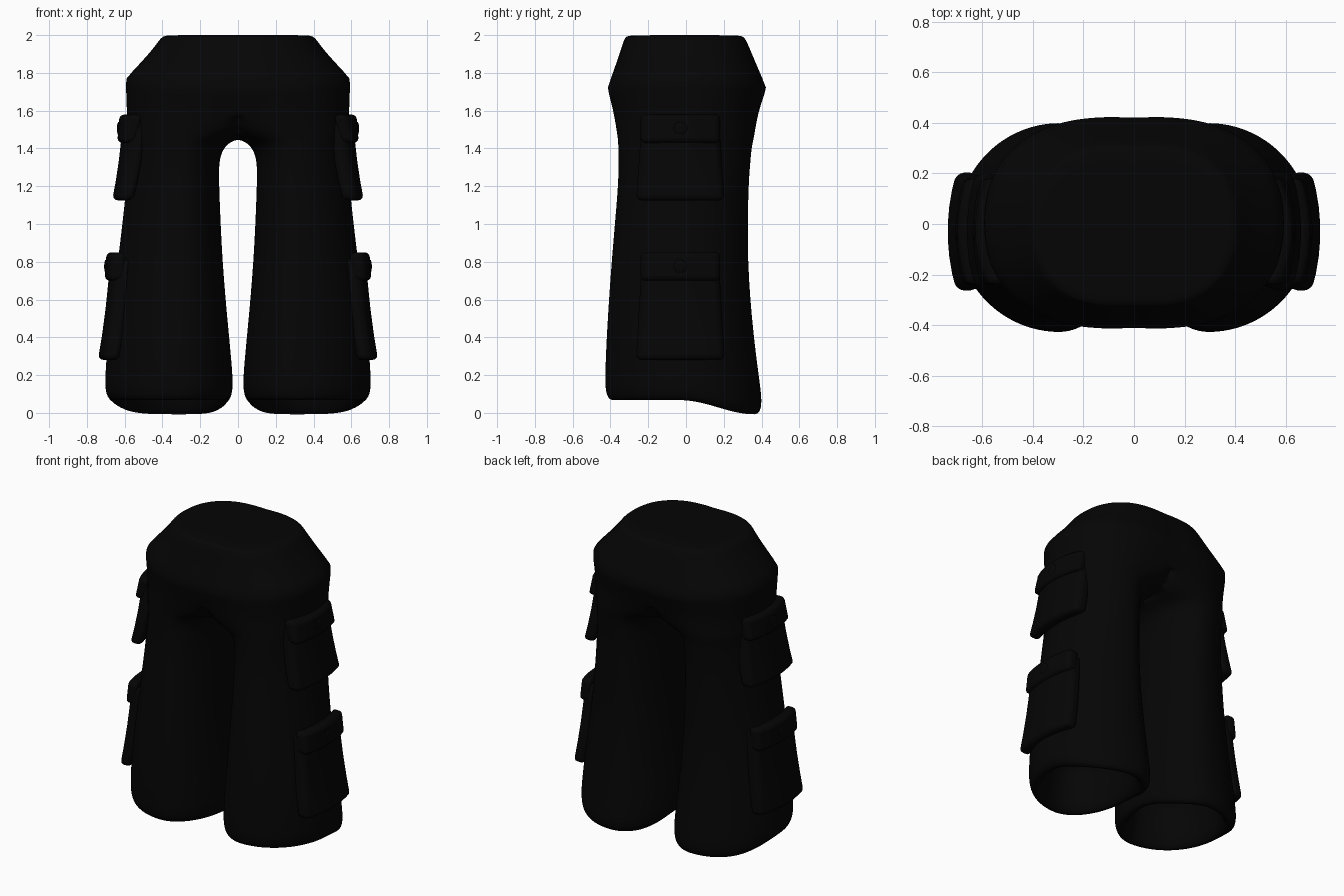
import bpy, bmesh, math

if "Cube" in bpy.data.objects:
    bpy.data.objects.remove(bpy.data.objects["Cube"])

black = bpy.data.materials.new("black cloth")
black.diffuse_color = (0.0015, 0.0015, 0.0015, 1)
black.use_nodes = True
black.node_tree.nodes["Principled BSDF"].inputs["Base Color"].default_value = black.diffuse_color


def finish(name, bm, levels=0, bevel=0):
    """Turn a right-hand half into a mirrored, smooth object."""
    mesh = bpy.data.meshes.new(name)
    bm.to_mesh(mesh)
    bm.free()
    mesh.materials.append(black)
    ob = bpy.data.objects.new(name, mesh)
    bpy.context.collection.objects.link(ob)
    if bevel:
        b = ob.modifiers.new("round", 'BEVEL')
        b.width, b.segments = bevel, 3
        b.limit_method, b.angle_limit = 'ANGLE', math.radians(50)
    m = ob.modifiers.new("mirror", 'MIRROR')
    m.merge_threshold = 0.0005
    if levels:
        s = ob.modifiers.new("smooth", 'SUBSURF')
        s.levels = s.render_levels = levels
    bpy.ops.object.select_all(action='DESELECT')
    ob.select_set(True)
    bpy.context.view_layer.objects.active = ob
    bpy.ops.object.shade_smooth_by_angle(angle=math.radians(60))
    return ob


# Trousers: rings of z, centre x, inner radius, outer radius, front y, back y
RINGS = [
    (0.38, .32, .17, .22, -.28, .25),     # cavity in the hem
    (0.30, .32, .20, .27, -.32, .29),
    (0.04, .32, .21, .29, -.34, .31),
    (-.017, .31, .24, .34, -.385, .355),  # hem
    (0.00, .30, .262, .39, -.415, .395),
    (0.06, .295, .269, .411, -.430, .405),
    (0.16, .295, .268, .410, -.430, .393),
    (0.40, .295, .248, .394, -.422, .36),
    (0.80, .295, .212, .342, -.397, .325),
    (1.20, .295, .196, .296, -.36, .332),
    (1.32, .295, .194, .289, -.359, .342),
    (1.39, .295, .212, .287, -.36, .348),
    (1.43, .29, .243, .294, -.361, .355),
    (1.452, .28, .298, .305, -.363, .36),  # crotch
    (1.48, .265, .40, .321, -.367, .365),
    (1.52, .23, .52, .357, -.373, .372),
    (1.60, .15, .80, .441, -.387, .387),
    (1.72, .08, 1.2, .517, -.418, .428),   # hips
    (1.93, .08, 1.2, .365, -.342, .338),
    (1.995, .07, 1.2, .338, -.327, .312),  # waist
    (2.00, .06, 1.2, .305, -.29, .275),
]
HIP = 17
N = 32


def hem_drop(y):
    t = min(max((y + .02) / .37, 0), 1)
    return .075 * (1 - t * t * (3 - 2 * t))


bm = bmesh.new()
crease = bm.edges.layers.float.new("crease_edge")
loops = []
for k, (z, cx, rin, rout, yf, yb) in enumerate(RINGS):
    loop = []
    power = 1 - .14 * min(max((z - 1.4) / .3, 0), 1)
    for i in range(N):
        a = 2 * math.pi * i / N
        c, s = (math.copysign(abs(v) ** power, v) if abs(v) > 1e-6 else 0
                for v in (math.cos(a), math.sin(a)))
        x = max(0, cx + c * (rout if c > 0 else rin))
        y = (yf + yb) / 2 + s * (yb - yf) / 2
        up = hem_drop(y) * max(0, 1 - z / .5)
        if k == HIP:
            up = .05 * max(0, c) ** 2    # hip line rises at the sides
        loop.append(bm.verts.new((x, y, z + up)))
    loops.append(loop)
for a, b in zip(loops, loops[1:]):
    for i in range(N):
        j = (i + 1) % N
        bm.faces.new((a[i], a[j], b[j], b[i]))
for i in range(N):
    bm.edges.get((loops[HIP][i], loops[HIP][(i + 1) % N]))[crease] = .75
bm.faces.new(loops[0][::-1])
# Waist cap, using only the outer arc and its two ends on the centre line
half = N // 4
arc = [loops[-1][i % N] for i in range(-half - 1, half + 2)]
bm.faces.new(arc)
# Open the centre plane so both halves join into one body
inner = [f for f in bm.faces if all(v.co.x < 1e-4 for v in f.verts)]
bmesh.ops.delete(bm, geom=inner, context='FACES')
finish("trousers", bm, levels=2)


def patch(name, z0, z1, x0, x1, half0, half1, thick, bend, bevel, bow=0):
    """Curved cloth plate on the outer side of the leg."""
    bm = bmesh.new()
    bmesh.ops.create_cube(bm, size=1)
    for axis, cuts in ((1, 6), (2, 3)):
        edges = [e for e in bm.edges
                 if abs(e.verts[0].co[axis] - e.verts[1].co[axis]) > .1]
        bmesh.ops.subdivide_edges(bm, edges=edges, cuts=cuts, use_grid_fill=True)
    for v in bm.verts:
        t = v.co.z + .5
        dy = v.co.y * 2 * (half0 + (half1 - half0) * t)
        outer = x0 + (x1 - x0) * t - (.03 + bend * t) * (dy / .22) ** 2
        outer -= bow * 4 * t * (1 - t)
        v.co = (outer + (v.co.x - .5) * thick, -.03 + dy, z0 + (z1 - z0) * t)
    finish(name, bm, bevel=bevel)


def button(name, x, z):
    bm = bmesh.new()
    bmesh.ops.create_uvsphere(bm, u_segments=16, v_segments=10, radius=.036)
    for v in bm.verts:
        v.co = (x + v.co.x * .25, v.co.y - .03, z + v.co.z)
    finish(name, bm)


# Cargo pockets: base z, top z, outer x at base and top, flap x at base and top
for label, z0, z1, x0, x1, f0, f1, bend in (
        ("upper", 1.125, 1.55, .667, .612, .640, .628, .03),
        ("lower", .28, .82, .742, .678, .706, .697, .01)):
    patch(label + "_pocket", z0, z1, x0, x1, .235, .203, .085, bend, .03, .008)
    top = z1 + .03
    patch(label + "_pocket_flap", top - .15, top, f0, f1, .21, .21, .075, bend, .025)
    button(label + "_pocket_button", (f0 + f1) / 2 - .002, top - .075)
